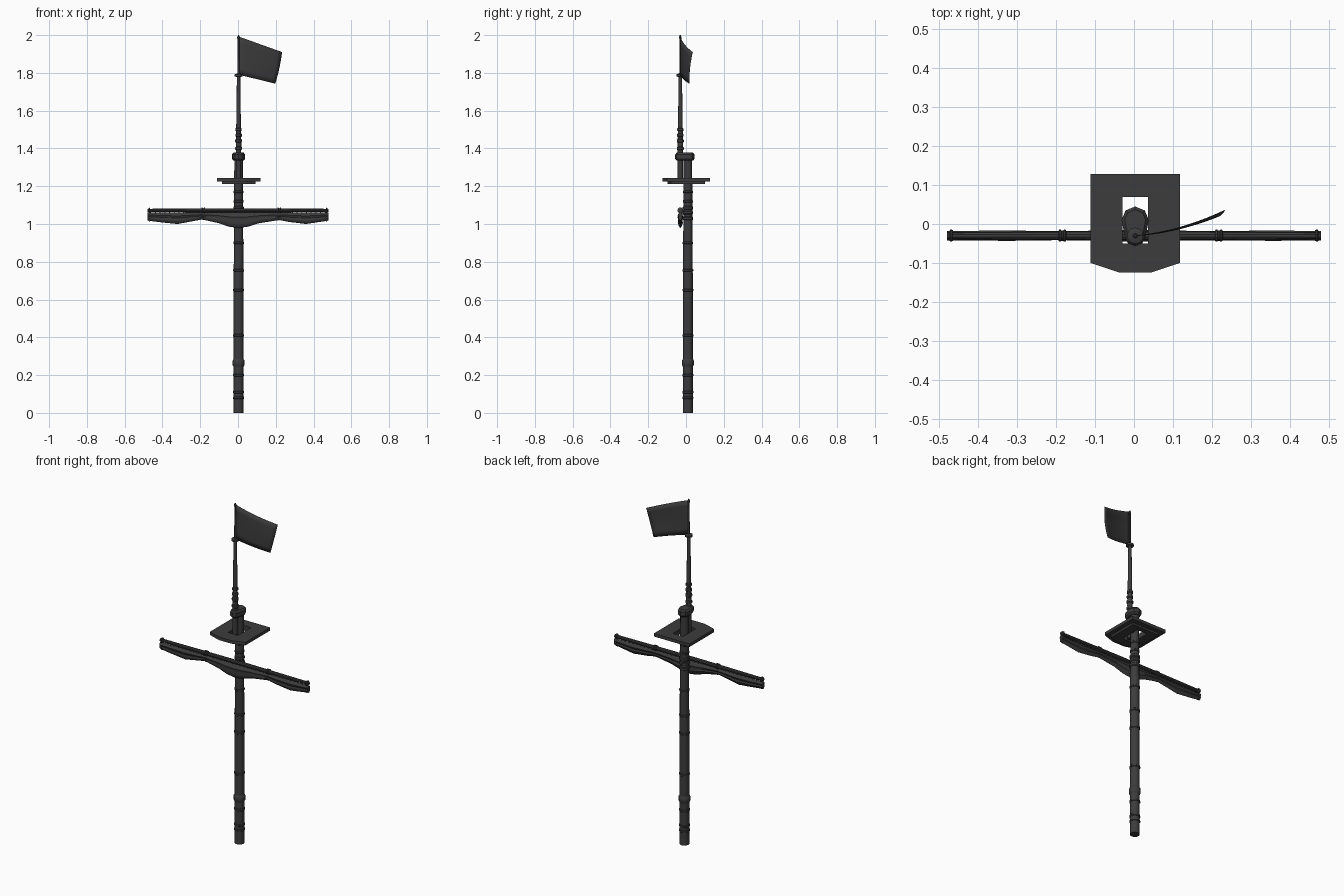
import bpy, bmesh, math
from mathutils import Vector

if "Cube" in bpy.data.objects:
    bpy.data.objects.remove(bpy.data.objects["Cube"])

MX, MY = 0.003, 0.01      # lower mast axis
UY = -0.03                # upper mast and yard axis
YZ = 1.072                # yard height

dark = bpy.data.materials.new("dark_timber")
dark.diffuse_color = (0.045, 0.045, 0.045, 1)
dark.use_nodes = True
dark.node_tree.nodes["Principled BSDF"].inputs["Base Color"].default_value = dark.diffuse_color


def add(name, verts, faces, smooth=True):
    me = bpy.data.meshes.new(name)
    me.from_pydata([tuple(v) for v in verts], [], faces)
    bm = bmesh.new()
    bm.from_mesh(me)
    bmesh.ops.recalc_face_normals(bm, faces=bm.faces)
    bm.to_mesh(me)
    bm.free()
    me.materials.append(dark)
    ob = bpy.data.objects.new(name, me)
    bpy.context.collection.objects.link(ob)
    if smooth:
        bpy.ops.object.select_all(action='DESELECT')
        ob.select_set(True)
        bpy.context.view_layer.objects.active = ob
        bpy.ops.object.shade_smooth_by_angle(angle=math.radians(35))
    return ob


def loft(name, rings, smooth=True):
    """Skin equal-length rings and cap both ends."""
    n = len(rings[0])
    faces = [(i * n + j, i * n + (j + 1) % n, (i + 1) * n + (j + 1) % n, (i + 1) * n + j)
             for i in range(len(rings) - 1) for j in range(n)]
    faces += [tuple(range(n)), tuple(range((len(rings) - 1) * n, len(rings) * n))]
    return add(name, [v for r in rings for v in r], faces, smooth)


def turned(name, x, y, profile, n=12):
    """Vertical turned part from (radius, z) pairs."""
    return loft(name, [[(x + r * math.cos(2 * math.pi * j / n),
                         y + r * math.sin(2 * math.pi * j / n), z)
                        for j in range(n)] for r, z in profile])


def band(name, x, y, r, z, h, lip=0.0035):
    turned(name, x, y, [(r, z - h), (r + lip, z - h * .6), (r + lip, z + h * .6), (r, z + h)])


def along_x(name, profile, y, z, n=10):
    return loft(name, [[(x, y + r * math.cos(2 * math.pi * j / n),
                         z + r * math.sin(2 * math.pi * j / n))
                        for j in range(n)] for x, r in profile])


def box(name, x0, x1, y0, y1, z0, z1):
    c = lambda z: [(x0, y0, z), (x1, y0, z), (x1, y1, z), (x0, y1, z)]
    loft(name, [c(z0), c(z1)], False)


# Lower mast with iron hoops
def mast_r(z):
    return 0.0265 - 0.004 * max(0, z - 0.6) / 0.75


turned("lower_mast", MX, MY, [(mast_r(z), z) for z in (0, 0.6, 1.37)])
for z in (0.08, 0.11, 0.20, 0.41, 0.65, 0.755, 0.90, 1.12, 1.17):
    band("mast_hoop", MX, MY, mast_r(z) - .0005, z, 0.007)
band("mast_collar", MX, MY, mast_r(.26), 0.265, 0.02, 0.005)
for z in (1.03, 1.06, 1.085):
    band("yard_sling_hoop", MX, MY, mast_r(z), z, 0.009, 0.004)

# Upper mast, stepped and tapering to the flag staff
turned("upper_mast", MX, UY, [(.014, 1.215), (.014, 1.39), (.0145, 1.42), (.0125, 1.51),
                              (.009, 1.78), (.0055, 1.80), (.0045, 1.99), (.003, 2.0)])
for z, r in ((1.40, .0145), (1.44, .0145), (1.47, .0135), (1.50, .0128)):
    band("upper_mast_hoop", MX, UY, r, z, 0.009, 0.004)
band("staff_collar", MX, UY, .010, 1.787, 0.009, 0.011)
band("staff_cap", MX, UY, .003, 1.987, 0.008, 0.004)


# Cap joining the two masts
def cap_ring(grow, z):
    pts = []
    for cy, r, a0 in ((MY, .035, 0), (UY, .027, 180)):
        for k in range(5):
            a = math.radians(a0 + 45 * k)
            pts.append((MX + (r + grow) * math.cos(a), cy + (r + grow) * math.sin(a), z))
    return pts


loft("mast_cap", [cap_ring(g, z) for g, z in
                  ((-.008, 1.335), (0, 1.345), (0, 1.368), (-.008, 1.378))])


# Lookout platform with a square opening and chamfered front corners
def frame(name, outer, z0, z1):
    hx0, hx1, hy0, hy1 = -.03, .036, -.05, .07
    my = .01
    inner = [(hx0, hy0), (hx1, hy0), (hx1, my), (hx1, hy1), (hx0, hy1), (hx0, my)]
    n, k = len(outer), len(inner)
    v = [(x, y, z) for z in (z0, z1) for x, y in outer + inner]
    m = n + k
    flat = [(0, 1, n + 1, n), (1, 2, n + 2, n + 1), (2, 3, n + 3, n + 2),
            (3, 4, n + 4, n + 3), (4, 5, n + 5, n + 4), (5, 0, n, n + 5)]
    f = flat + [tuple(i + m for i in q) for q in flat]
    f += [(i, (i + 1) % n, m + (i + 1) % n, m + i) for i in range(n)]
    f += [(n + i, n + (i + 1) % k, m + n + (i + 1) % k, m + n + i) for i in range(k)]
    add(name, v, f, False)


frame("platform_deck", [(-.037, -.125), (.043, -.125), (.118, -.10),
                        (.118, .128), (-.112, .128), (-.112, -.10)], 1.225, 1.243)
frame("platform_under_frame", [(-.035, -.098), (.041, -.098), (.092, -.08),
                               (.092, .10), (-.086, .10), (-.086, -.08)], 1.213, 1.225)

# Yard, its hoops and the link to the mast
along_x("yard", [(-.48, .009), (-.1, .0115), (.1, .0115), (.48, .009)], UY, YZ)
for x in (-.47, -.19, -.178, .212, .224, .47):
    along_x("yard_hoop", [(x - .004, .012), (x - .002, .0155), (x + .002, .0155), (x + .004, .012)], UY, YZ)
box("yard_link", MX - .008, MX + .008, UY, MY, 1.055, 1.075)

# Furled sail: scalloped bundle hanging under the yard
KEYS = [(-.48, 1.018), (-.4, 1.008), (-.32, 1.0), (-.255, 1.012), (-.19, 1.024), (-.1, 1.004), (-.05, .986),
        (0, .979), (.05, .985), (.11, 1.004), (.218, 1.021), (.27, 1.011), (.36, 1.0), (.42, 1.009), (.48, 1.018)]
SECTION = [(0, 0), (.6, .12), (1, .32), (.65, .5), (.9, .68), (.45, .9), (0, 1),
           (-.55, .88), (-.85, .66), (-.65, .5), (-1, .3), (-.6, .1)]


def sail_ring(x, bottom, grow=0):
    w, top = .0125 + .25 * (1.01 - bottom) * .3 + grow, 1.061
    return [(x, UY + w * s, top - (top - bottom + grow) * t) for s, t in SECTION]


def sail_bottom(x):
    for (a, p), (b, q) in zip(KEYS, KEYS[1:]):
        if a <= x <= b:
            return p + (q - p) * (x - a) / (b - a)


loft("furled_sail", [sail_ring(x, z) for x, z in KEYS])
for x in (-.468, -.184, .218, .468):
    loft("sail_tie", [sail_ring(x + d, sail_bottom(x), .002) for d in (-.003, .003)])

# Lacing between sail and yard
for i in range(38):
    x = -.4625 + .025 * i
    box("sail_lacing", x - .0025, x + .0025, UY - .004, UY + .004, 1.054, 1.066)

# Flag: curved cloth sagging away from the staff
N, M = 10, 6
verts = []
for i in range(N + 1):
    u = i / N
    for j in range(M + 1):
        t = j / M
        top = Vector((.005 + .228 * u, UY + .022 * u + .043 * u * u, 1.992 - .082 * u))
        low = Vector((.006 + .191 * u, UY + .02 * u + .028 * u * u, 1.79 - .047 * u))
        p = top.lerp(low, t)
        p.y -= .006 * math.sin(math.pi * t) * u
        p.x += .004 * math.sin(math.pi * t) * u
        verts.append(p)
flag = add("flag", verts, [(i * (M + 1) + j, (i + 1) * (M + 1) + j, (i + 1) * (M + 1) + j + 1, i * (M + 1) + j + 1)
                           for i in range(N) for j in range(M)])
sol = flag.modifiers.new("cloth_thickness", 'SOLIDIFY')
sol.thickness, sol.offset = .002, 0
